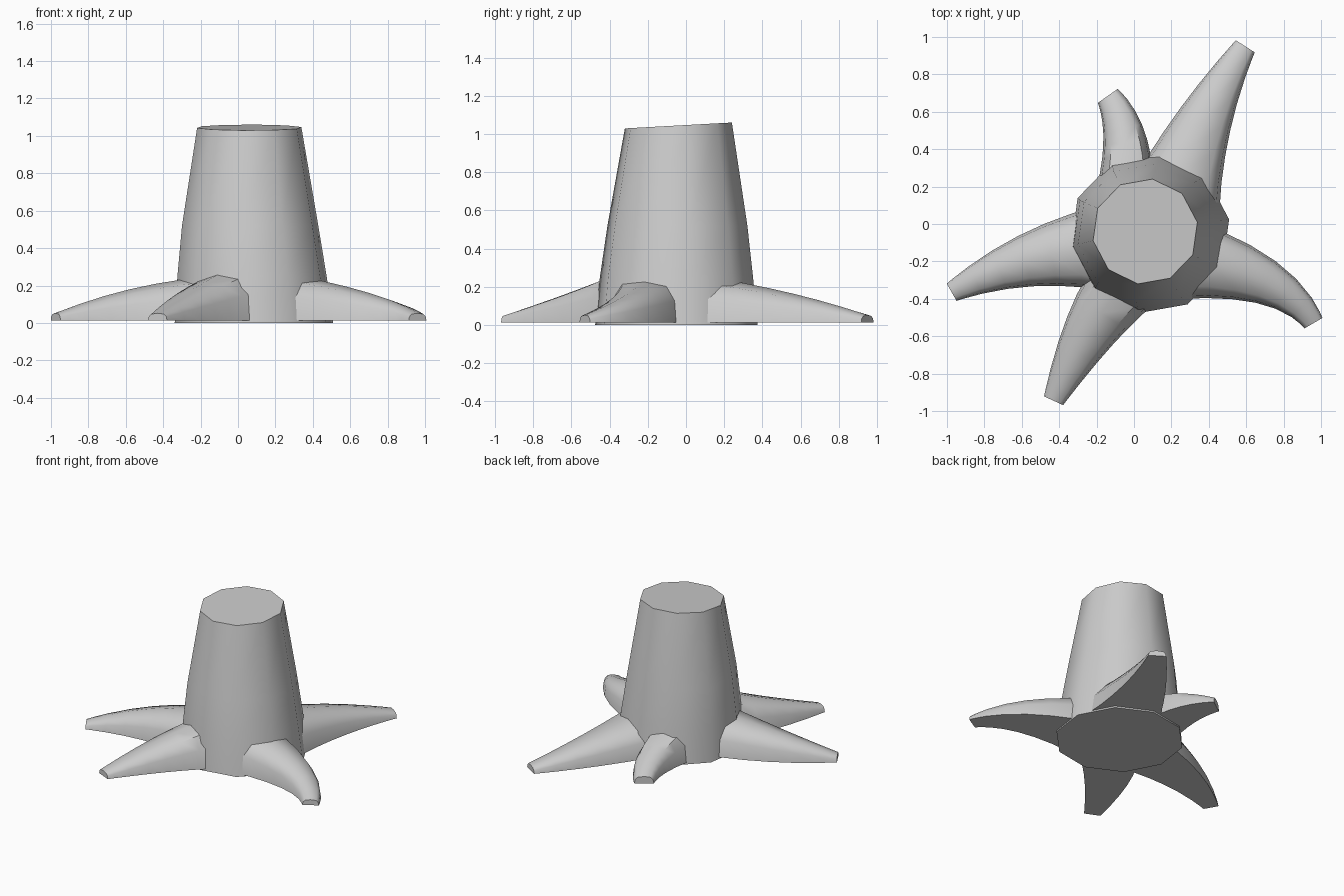
import bpy, bmesh, math
from mathutils import Vector

cube = bpy.data.objects.get("Cube")
if cube:
    bpy.data.objects.remove(cube, do_unlink=True)

GREY = (0.6, 0.6, 0.6, 1.0)
bark = bpy.data.materials.new("grey_bark")
bark.use_nodes = True
bark.diffuse_color = GREY
bark.node_tree.nodes["Principled BSDF"].inputs["Base Color"].default_value = GREY


def loft(name, rings):
    """Closed mesh through a list of equal-length point rings."""
    bm = bmesh.new()
    loops = [[bm.verts.new(p) for p in ring] for ring in rings]
    count = len(loops[0])
    for low, high in zip(loops, loops[1:]):
        for i in range(count):
            j = (i + 1) % count
            bm.faces.new((low[i], low[j], high[j], high[i]))
    bm.faces.new(loops[0])
    bm.faces.new(loops[-1])
    bmesh.ops.recalc_face_normals(bm, faces=bm.faces)
    mesh = bpy.data.meshes.new(name)
    bm.to_mesh(mesh)
    bm.free()
    mesh.materials.append(bark)
    obj = bpy.data.objects.new(name, mesh)
    bpy.context.collection.objects.link(obj)
    bpy.ops.object.select_all(action="DESELECT")
    obj.select_set(True)
    bpy.context.view_layer.objects.active = obj
    bpy.ops.object.shade_smooth_by_angle(angle=math.radians(45))
    return obj


# Trunk: ten-sided, tapering, with a slanted cut at the top
def trunk_ring(x, y, z, radius, slant=0.0):
    ring = []
    for i in range(10):
        a = math.radians(10 + 36 * i)
        dy = radius * math.sin(a)
        ring.append((x + radius * math.cos(a), y + dy, z + slant * dy))
    return ring


loft("trunk", [
    trunk_ring(0.085, -0.05, 0, 0.43),
    trunk_ring(0.075, -0.05, 0.25, 0.405),
    trunk_ring(0.065, -0.045, 0.52, 0.37),
    trunk_ring(0.06, -0.04, 1.045, 0.283, 0.055),
])


# Roots: flat-bottomed arches swept along a bent, narrowing path
def blend(stations, t):
    """Quadratic through the base, middle and tip stations."""
    a, b, c = (Vector(s) for s in stations)
    return a * (2 * t - 1) * (t - 1) + b * 4 * t * (1 - t) + c * t * (2 * t - 1)


def root(name, *stations):
    rings = []
    steps = (-0.3, 0, 0.2, 0.4, 0.6, 0.8, 0.94, 1)
    for t in steps:
        x, y, half, height = blend(stations, t)
        ahead = blend(stations, t + 0.01) - blend(stations, t - 0.01)
        side = Vector((-ahead[1], ahead[0], 0)).normalized()
        ring = []
        for i in range(7):
            a = math.pi * i / 6
            c, s = math.cos(a), max(math.sin(a), 0)
            across = half * math.copysign(abs(c) ** 0.6, c)
            ring.append(Vector((x, y, 0.012 + height * s ** 0.9)) + side * across)
        rings.append(ring)
    loft(name, rings)


# Each station is x, y, half width, height
root("left_root", (0.42, -0.215, 0.185, 0.22), (0.76, -0.34, 0.11, 0.13), (0.96, -0.53, 0.055, 0.04))
root("back_left_root", (0.27, 0.29, 0.21, 0.21), (0.415, 0.63, 0.13, 0.135), (0.595, 0.95, 0.06, 0.04))
root("back_root", (-0.04, 0.36, 0.13, 0.19), (-0.07, 0.54, 0.1, 0.12), (-0.14, 0.685, 0.065, 0.05))
root("right_root", (-0.3, -0.14, 0.2, 0.22), (-0.65, -0.22, 0.125, 0.15), (-0.975, -0.365, 0.053, 0.04))
root("front_root", (-0.11, -0.385, 0.18, 0.245), (-0.27, -0.63, 0.13, 0.15), (-0.43, -0.945, 0.056, 0.04))
